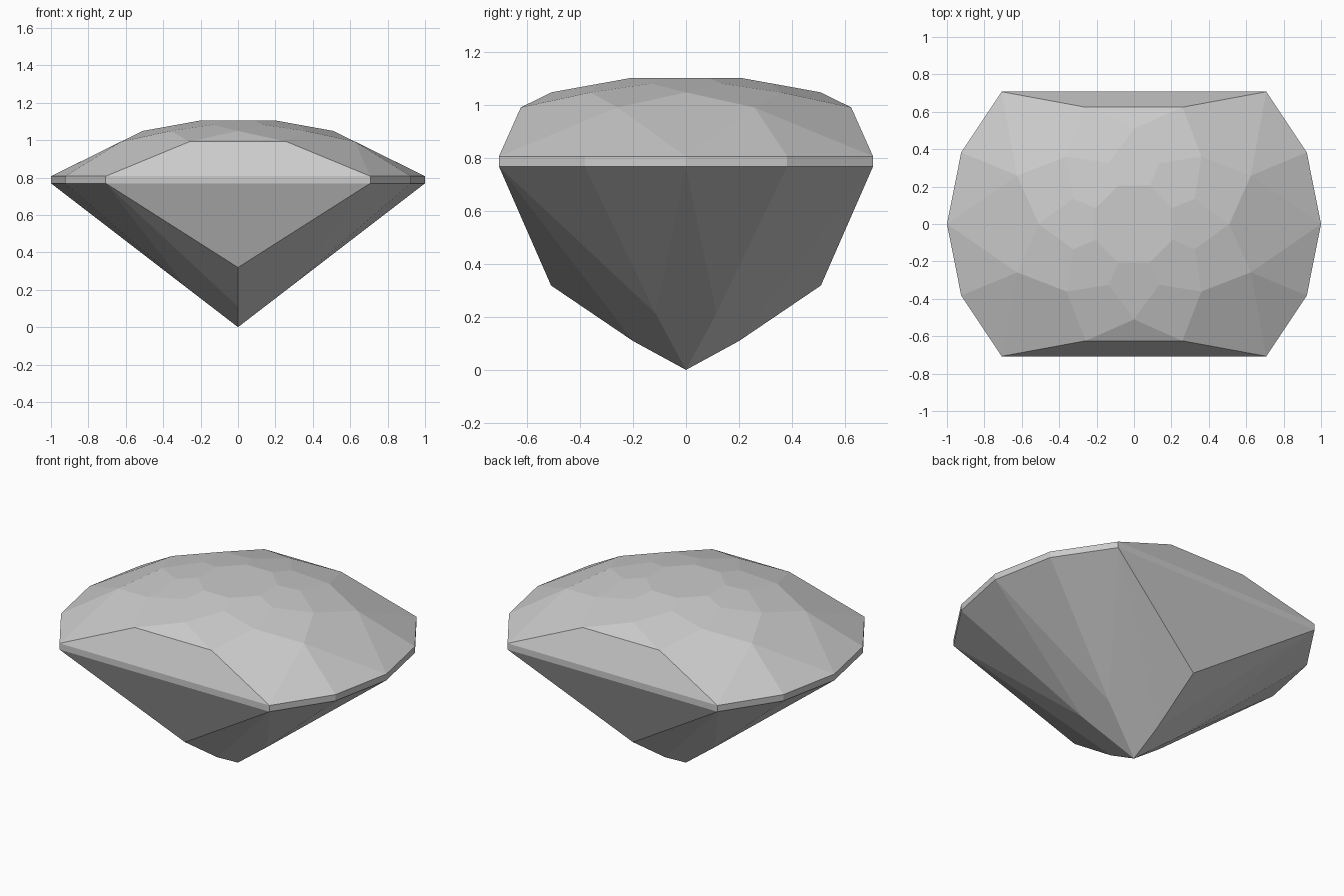
import bpy, bmesh
from math import sin, cos, radians

cube = bpy.data.objects.get("Cube")
if cube:
    bpy.data.objects.remove(cube, do_unlink=True)

grey = bpy.data.materials.new("pale_grey")
grey.use_nodes = True
colour = (0.6, 0.6, 0.6, 1)
grey.diffuse_color = colour
grey.node_tree.nodes["Principled BSDF"].inputs["Base Color"].default_value = colour


def ring(radius, z, angles):
    return [(radius * cos(radians(a)), radius * sin(radians(a)), z) for a in angles]


MAINS = [45 * i for i in range(8)]
HALVES = [a + 22.5 for a in MAINS]
# Girdle corners, left out along the two flat long sides
GIRDLE = [s + a for s in (0, 180) for a in (-45, -22.5, 0, 22.5, 45)]

# Crown: table, upper stars, lower stars, kite shoulders
points = ring(0.223, 1.104, HALVES)
points += ring(0.352, 1.0825, HALVES)
points += ring(0.51, 1.049, MAINS)
points += ring(0.676, 0.992, HALVES)

# Girdle band
points += ring(1, 0.807, GIRDLE) + ring(1, 0.769, GIRDLE)

# Pavilion: lower half tips, keel on the flat sides, culet
points += ring(0.30, 0.213, [s + a for s in (0, 180) for a in (-22.5, 22.5)])
points += ring(0.20, 0.109, (90, 270)) + ring(0.51, 0.319, (90, 270))
points.append((0, 0, 0))

# Facets are the flat faces of the convex stone
bm = bmesh.new()
for p in points:
    bm.verts.new(p)
hull = bmesh.ops.convex_hull(bm, input=bm.verts)
loose = [v for v in bm.verts if not v.link_faces]
bmesh.ops.delete(bm, geom=loose, context='VERTS')
bmesh.ops.dissolve_limit(bm, angle_limit=radians(1.5), verts=bm.verts, edges=bm.edges)
bmesh.ops.recalc_face_normals(bm, faces=bm.faces)

mesh = bpy.data.meshes.new("cut_gem")
bm.to_mesh(mesh)
bm.free()
mesh.materials.append(grey)
gem = bpy.data.objects.new("cut_gem", mesh)
bpy.context.collection.objects.link(gem)
